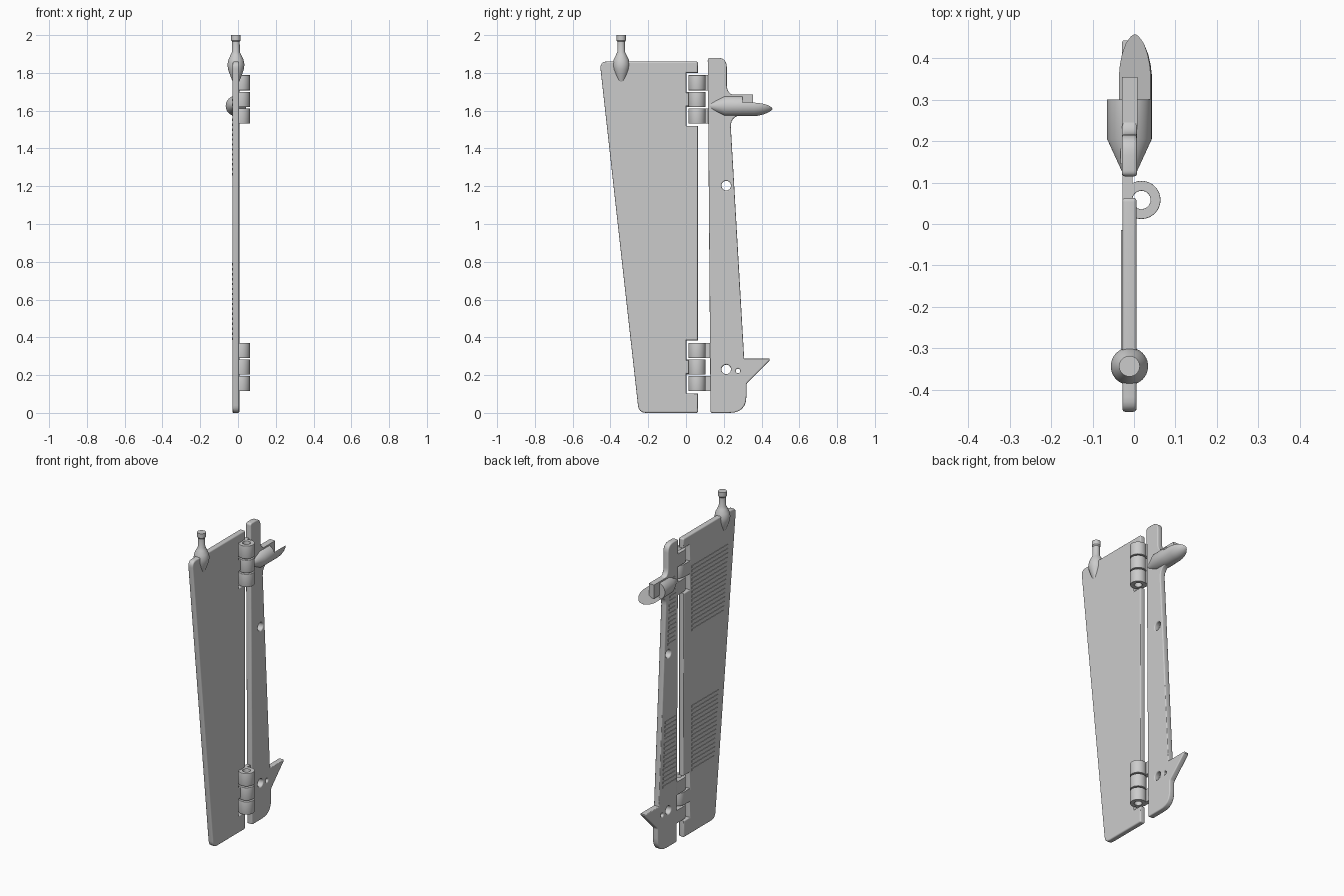
import bpy, bmesh, math
from mathutils import Matrix, Vector

cube = bpy.data.objects.get("Cube")
if cube:
    bpy.data.objects.remove(cube)

grey = bpy.data.materials.new("plain_grey")
grey.use_nodes = True
GREY = (0.6, 0.6, 0.6, 1)
grey.diffuse_color = GREY
grey.node_tree.nodes["Principled BSDF"].inputs["Base Color"].default_value = GREY

MID_X = -0.011          # centre plane of the sheet parts
SIDEWAYS = Matrix(((0, 0, 1, 0), (1, 0, 0, 0), (0, 1, 0, 0), (0, 0, 0, 1)))


def finish(ob, angle=35):
    ob.data.materials.clear()
    ob.data.materials.append(grey)
    bpy.ops.object.select_all(action='DESELECT')
    ob.select_set(True)
    bpy.context.view_layer.objects.active = ob
    bpy.ops.object.shade_smooth_by_angle(angle=math.radians(angle))
    return ob


def from_bmesh(name, bm):
    bmesh.ops.recalc_face_normals(bm, faces=bm.faces)
    mesh = bpy.data.meshes.new(name)
    bm.to_mesh(mesh)
    bm.free()
    ob = bpy.data.objects.new(name, mesh)
    bpy.context.collection.objects.link(ob)
    return finish(ob)


def rounded(corners, steps=6):
    """Outline from (a, b, radius) corners, each radius blended with a small arc."""
    out = []
    for i, (a, b, r) in enumerate(corners):
        p = Vector((a, b))
        if not r:
            out.append(p)
            continue
        start = p + (Vector(corners[i - 1][:2]) - p).normalized() * r
        end = p + (Vector(corners[(i + 1) % len(corners)][:2]) - p).normalized() * r
        for s in range(steps + 1):
            t = s / steps
            out.append(start * (1 - t) ** 2 + p * 2 * t * (1 - t) + end * t * t)
    return out


def circle(a, b, r, n=32):
    return [Vector((a + r * math.cos(math.tau * i / n), b + r * math.sin(math.tau * i / n)))
            for i in range(n)]


def plate(name, loops, thickness, bevel, matrix):
    """Filled outline with holes, extruded and edge-rounded."""
    curve = bpy.data.curves.new(name, 'CURVE')
    curve.dimensions = '2D'
    curve.fill_mode = 'BOTH'
    curve.extrude = thickness / 2 - bevel
    curve.bevel_depth = bevel
    curve.bevel_resolution = 2
    curve.offset = -bevel
    for loop in loops:
        spline = curve.splines.new('POLY')
        spline.points.add(len(loop) - 1)
        for point, co in zip(spline.points, loop):
            point.co = (co.x, co.y, 0, 1)
        spline.use_cyclic_u = True
    ob = bpy.data.objects.new(name, curve)
    bpy.context.collection.objects.link(ob)
    ob.matrix_world = matrix
    bpy.ops.object.select_all(action='DESELECT')
    ob.select_set(True)
    bpy.context.view_layer.objects.active = ob
    bpy.ops.object.convert(target='MESH')
    return finish(bpy.context.view_layer.objects.active)


def lathe(profile, axis, centre, segments=40):
    """Closed solid of revolution from (radius, height) points."""
    bm = bmesh.new()
    rot = Vector((0, 0, 1)).rotation_difference(Vector(axis)).to_matrix().to_4x4()
    verts = [bm.verts.new((r, 0, h)) for r, h in profile]
    edges = [bm.edges.new(pair) for pair in zip(verts, verts[1:])]
    bmesh.ops.spin(bm, geom=verts + edges, axis=(0, 0, 1), cent=(0, 0, 0),
                   angle=math.tau, steps=segments)
    bmesh.ops.remove_doubles(bm, verts=bm.verts, dist=0.0001)
    bmesh.ops.transform(bm, matrix=Matrix.Translation(centre) @ rot, verts=bm.verts)
    return bm


def add_box(bm, low, high):
    low, high = Vector(low), Vector(high)
    mat = Matrix.Translation((low + high) / 2) @ Matrix.Diagonal((*(high - low), 1))
    bmesh.ops.create_cube(bm, size=1, matrix=mat)


side = Matrix.Translation((MID_X, 0, 0)) @ SIDEWAYS
HINGES = (1.66, 0.243)      # middle height of each hinge
PITCH, KNUCKLE = 0.088, 0.08

# Wide tapered panel, notched for the outer knuckles
edge = []
for mid in sorted(HINGES):
    for z in (mid - PITCH, mid + PITCH):
        edge += [(0.063, z - 0.052, 0), (0.002, z - 0.052, 0),
                 (0.002, z + 0.052, 0), (0.063, z + 0.052, 0)]
panel = [(-0.25, 0, 0.04), (0.063, 0, 0.01)] + edge + [(0.063, 1.86, 0.01), (-0.457, 1.86, 0.04)]
plate("wide_panel", [rounded(panel)], 0.034, 0.007, side)

# Narrow strip with a rear spike, neck and three holes
strip = [(0.13, 0, 0.01), (0.32, 0, 0.09), (0.32, 0.155, 0.01), (0.443, 0.278, 0), (0.443, 0.287, 0),
         (0.308, 0.287, 0), (0.234, 1.57, 0.06), (0.3, 1.578, 0), (0.3, 1.675, 0),
         (0.216, 1.685, 0.05), (0.216, 1.88, 0.05), (0.115, 1.88, 0.015)]
holes = [circle(0.213, 1.203, 0.025), circle(0.213, 0.23, 0.025), circle(0.275, 0.222, 0.012)]
plate("narrow_strip", [rounded(strip)] + holes, 0.036, 0.006, side)

# Hinges: hollow knuckles, outer two on the strip, middle one on the panel
for place, mid in zip(("upper", "lower"), HINGES):
    for k in (-1, 0, 1):
        z = mid + k * PITCH
        plate(f"{place}_hinge_knuckle_{k + 2}",
              [circle(0.018, 0.058, 0.046), circle(0.018, 0.058, 0.022)],
              KNUCKLE, 0.002, Matrix.Translation((0, 0, z)))
        bm = bmesh.new()
        y0, y1 = (0.0, 0.058) if k == 0 else (0.058, 0.135)
        add_box(bm, (-0.028, y0, z - KNUCKLE / 2), (-0.004, y1, z + KNUCKLE / 2))
        from_bmesh(f"{place}_hinge_arm_{k + 2}", bm)

# Turned peg at the top front corner
peg = [(0, 1.735), (0.012, 1.74), (0.03, 1.785), (0.042, 1.82), (0.045, 1.845), (0.04, 1.87),
       (0.028, 1.895), (0.021, 1.91), (0.02, 1.965), (0.025, 1.972), (0.025, 2.0), (0, 2.0)]
from_bmesh("top_peg", lathe(peg, (0, 0, 1), (MID_X, -0.343, 0)))

# Bullet-shaped catch, its nose sliced on a slant
centre = Vector((MID_X, 0, 1.625))
body = [(0, 0.115), (0.016, 0.122), (0.054, 0.205), (0.054, 0.3), (0, 0.3)]
from_bmesh("catch_body", lathe(body, (0, 1, 0), centre))
nose = [(0, 0.298), (0.054, 0.298), (0.054, 0.36), (0.051, 0.385), (0.045, 0.41),
        (0.035, 0.435), (0.02, 0.457), (0, 0.468)]
bm = lathe(nose, (0, 1, 0), centre)
cut = bmesh.ops.bisect_plane(bm, geom=bm.verts[:] + bm.edges[:] + bm.faces[:],
                             plane_co=centre + Vector((0.013, 0, -0.015)),
                             plane_no=(-0.65, 0, 0.76), clear_outer=True)
bmesh.ops.holes_fill(bm, edges=[e for e in bm.edges if e.is_boundary])
from_bmesh("catch_nose", bm)
bm = bmesh.new()
add_box(bm, (-0.029, 0.235, 1.6), (0.008, 0.355, 1.685))
from_bmesh("catch_block", bm)

# Fine horizontal grip ridges on the far side
for place, low, high in (("upper", 1.25, 1.67), ("lower", 0.38, 0.8)):
    panel_bm, strip_bm = bmesh.new(), bmesh.new()
    rows = 16
    for i in range(rows):
        z = low + (high - low) * (i + 0.5) / rows
        front = -0.25 - 0.111 * z + 0.06
        back = 0.308 - 0.058 * (z - 0.287) - 0.03
        add_box(panel_bm, (-0.031, front, z - 0.006), (-0.025, -0.015, z + 0.006))
        add_box(strip_bm, (-0.032, 0.145, z - 0.006), (-0.026, back, z + 0.006))
    from_bmesh(f"{place}_panel_ridges", panel_bm)
    from_bmesh(f"{place}_strip_ridges", strip_bm)
